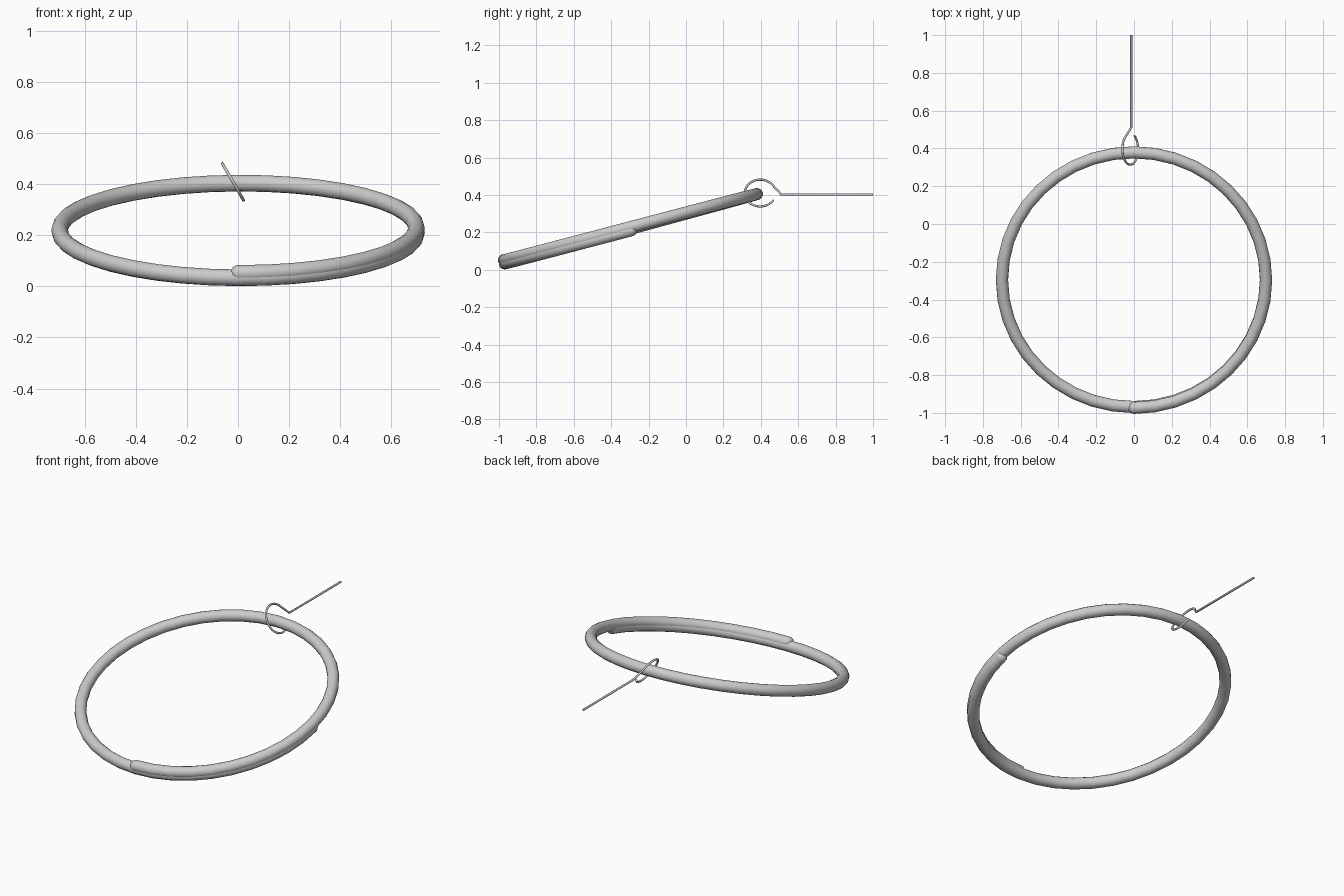
import bpy
from math import sin, cos, radians
from mathutils import Vector

if "Cube" in bpy.data.objects:
    bpy.data.objects.remove(bpy.data.objects["Cube"])


def tube(name, points, radius, scales=None, res=4):
    """Round wire swept along a polyline, converted to a smooth mesh."""
    cu = bpy.data.curves.new(name, 'CURVE')
    cu.dimensions = '3D'
    cu.bevel_depth = radius
    cu.bevel_resolution = res
    cu.use_fill_caps = True
    sp = cu.splines.new('POLY')
    sp.points.add(len(points) - 1)
    for i, p in enumerate(points):
        sp.points[i].co = (*p, 1)
        sp.points[i].radius = scales[i] if scales else 1
    ob = bpy.data.objects.new(name, cu)
    bpy.context.collection.objects.link(ob)
    bpy.ops.object.select_all(action='DESELECT')
    ob.select_set(True)
    bpy.context.view_layer.objects.active = ob
    bpy.ops.object.convert(target='MESH')
    bpy.ops.object.shade_smooth_by_angle(angle=radians(50))
    return ob


# Split ring: 1.25 turns of a shallow helix, tilted 15 degrees, with domed ends
R, r, pitch = 0.699, 0.0325, 0.018
tilt = radians(15)
centre = Vector((0, -0.2925, 0.2105))
ends = [(2.4, 0.2), (2.1, 0.5), (1.4, 0.8), (0.7, 0.96)]   # (extra degrees, radius factor)
steps = [(-d, s) for d, s in ends]
steps += [(t, 1) for t in range(0, 451, 9)]
steps += [(450 + d, s) for d, s in reversed(ends)]


def ring_point(deg):
    a = radians(-deg)
    x, v, h = R * cos(a), R * sin(a), pitch * deg / 360
    return centre + Vector((x, v * cos(tilt) - h * sin(tilt), v * sin(tilt) + h * cos(tilt)))


tube("split_ring", [ring_point(t) for t, _ in steps], r, [s for _, s in steps], 5)

# Wire hook: straight shank, then an open loop leaning 30 degrees sideways
lean, loop_r = radians(30), 0.083
path = [Vector((-0.015, 1.0, 0.402)), Vector((-0.015, 0.51, 0.402))]
for i in range(25):
    a = radians(45 + (328 - 45) * i / 24)
    u = loop_r * sin(a)
    path.append(Vector((-0.02 - u * sin(lean), 0.397 + loop_r * cos(a), 0.41 + u * cos(lean))))
tube("wire_hook", path, 0.006, res=2)
